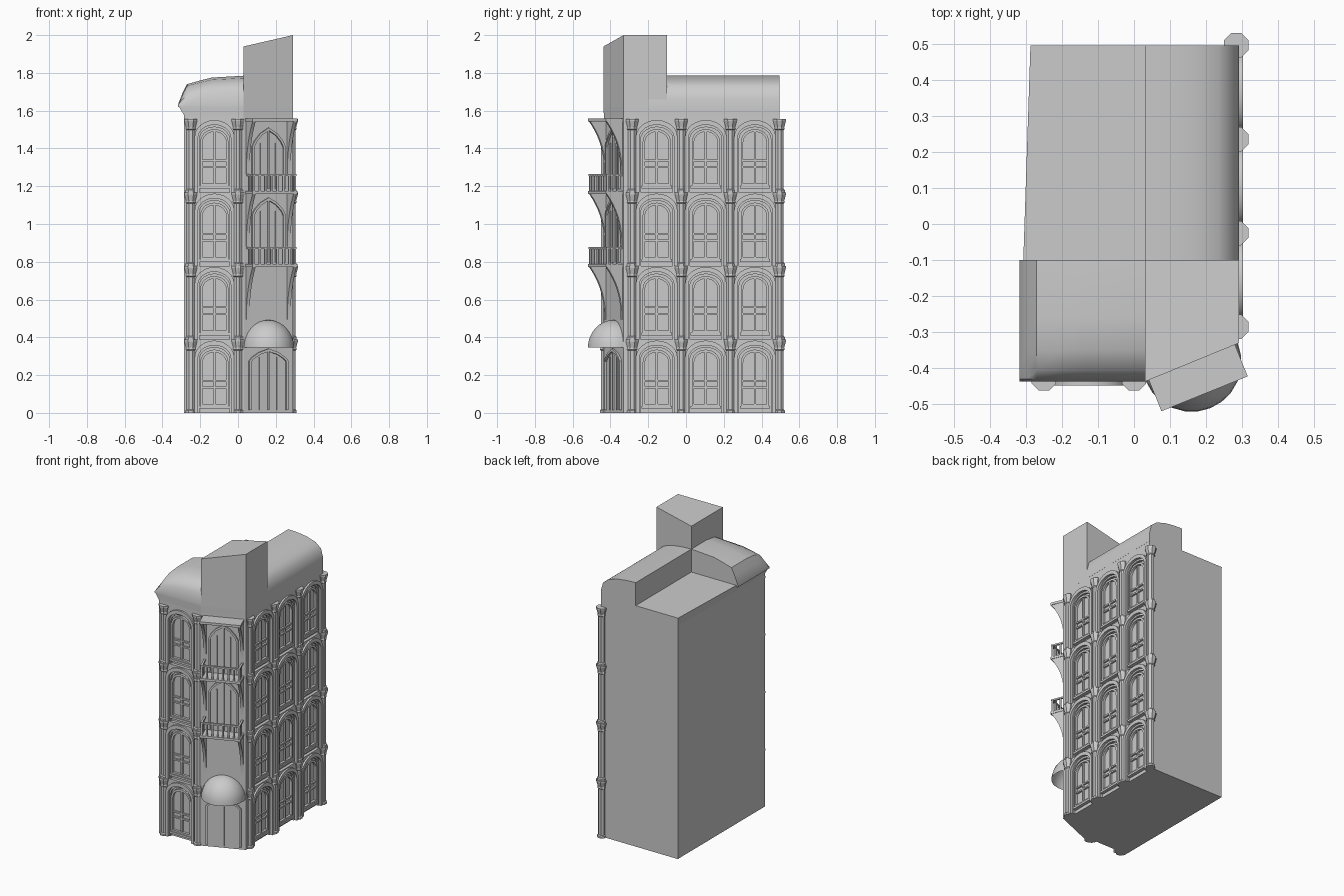
import bpy, bmesh, math
from mathutils import Matrix, Vector

if "Cube" in bpy.data.objects:
    bpy.data.objects.remove(bpy.data.objects["Cube"])

FLOOR = 0.389
parts = {}


def add(name, verts, faces, M=Matrix()):
    bm = parts.setdefault(name, bmesh.new())
    vs = [bm.verts.new(M @ Vector(v)) for v in verts]
    new = [bm.faces.new([vs[i] for i in f]) for f in faces]
    bmesh.ops.recalc_face_normals(bm, faces=new)


def loft(name, sections, M=Matrix(), closed=True):
    """Skin equal-length rings and cap both ends."""
    n = len(sections[0])
    verts = [p for s in sections for p in s]
    faces = [(k * n + i, k * n + (i + 1) % n, (k + 1) * n + (i + 1) % n, (k + 1) * n + i)
             for k in range(len(sections) - 1) for i in range(n)]
    if closed:
        faces += [tuple(range(n)), tuple(range(len(verts) - n, len(verts)))]
    add(name, verts, faces, M)


def prism(name, pts, y0, y1, M):
    """Extrude an x-z outline through the facade depth."""
    loft(name, [[(x, y, z) for x, z in pts] for y in (y0, y1)], M)


def box(name, x0, x1, y0, y1, z0, z1, M):
    prism(name, [(x0, z0), (x1, z0), (x1, z1), (x0, z1)], y0, y1, M)


def band(name, outer, inner, y0, y1, M, closed=False):
    """Flat frame between two matching x-z outlines."""
    secs = [[(o[0], y0, o[1]), (i[0], y0, i[1]), (i[0], y1, i[1]), (o[0], y1, o[1])]
            for o, i in zip(outer, inner)]
    if closed:
        loft(name, secs + secs[:1], M, closed=False)
    else:
        loft(name, secs, M)


def arch(w, z0, spring, rise, n=12):
    arc = [(-w * math.cos(math.pi * i / n), spring + rise * math.sin(math.pi * i / n))
           for i in range(n + 1)]
    return [(-w, z0)] + arc + [(w, z0)]


def gothic(w, z0, spring, top):
    r = top - spring
    left = [(-w, z0), (-w, spring), (-w * .85, spring + r * .3), (-w * .5, spring + r * .7)]
    return left + [(0, top)] + [(-x, z) for x, z in reversed(left)]


def place(x, y, angle):
    return Matrix.Translation((x, y, 0)) @ Matrix.Rotation(angle, 4, 'Z')


# main block, with shallow recesses behind the window bays
foot = [(-.285, -.435), (-.25, -.435), (-.25, -.415), (0, -.415), (0, -.435), (.03, -.435),
        (.29, -.33), (.29, -.285), (.27, -.285), (.27, .495), (-.285, .495)]
loft("building_body", [[(x, y, z) for x, y in foot] for z in (0, 1.56)])

# cornice flaring out to the eaves, topped by the flat roof
base = [(-.285, -.435), (.03, -.435), (.29, -.33), (.29, .495), (-.285, .495)]
eave = [(-.318, -.437), (.03, -.437), (.291, -.33), (.291, .495), (-.287, .495)]
loft("cornice", [[(x, y, z) for x, y in p] for p, z in ((base, 1.556), (base, 1.575), (eave, 1.63))])

# curved roof wing along the right side
prism("right_roof", [(.03, 1.6), (.291, 1.6), (.291, 1.66), (.275, 1.72), (.235, 1.752),
                     (.17, 1.773), (.1, 1.782), (.03, 1.785)], -.2, .495, Matrix())

# humped roof wing along the front
hump = [(-.437, 0), (-.43, .45), (-.405, .72), (-.35, .92), (-.26, 1), (-.1, 1)]
loft("front_roof", [[(x, y, 1.63 + h * f) for y, f in hump] + [(x, -.1, 1.62), (x, -.437, 1.62)]
                    for x, h in ((-.318, .002), (-.295, .06), (-.27, .11), (-.2, .13),
                                 (-.14, .145), (.03, .155))])

# corner tower with slanted top
tower = [(.03, -.437, 1.94), (.291, -.33, 2), (.291, -.1, 2), (.03, -.1, 1.94)]
loft("corner_tower", [[(x, y, 1.62) for x, y, _ in tower], tower])


# one arched window bay
def bay(M, z, hw):
    w = hw - .022
    hole = arch(w - .006, z, z + .29, .078)
    rect = [(-hw, z), (-hw, z + .29)] + [(x * hw / (w - .006), z + FLOOR) for x, _ in hole[2:-2]] \
        + [(hw, z + .29), (hw, z)]
    band("bay_wall", rect, hole, 0, .021, M)
    band("arch_moulding", arch(w + .002, z, z + .293, .09), arch(w - .016, z, z + .288, .07), -.012, .021, M)
    band("inner_moulding", arch(w - .016, z, z + .288, .07), arch(w - .024, z, z + .284, .062), .005, .021, M)
    band("window_frame", arch(.074, z + .035, z + .27, .065), arch(.062, z + .047, z + .267, .054),
         .004, .021, M, True)
    box("window_bars", -.006, .006, .007, .021, z + .045, z + .32, M)
    for h in (.13, .165):
        box("window_bars", -.064, .064, .008, .021, z + h, z + h + .01, M)
    box("window_sills", -.08, .08, -.002, .021, z + .022, z + .036, M)


# octagonal pilaster with stepped capital
def pilaster(x, y, z):
    prof = [(.028, 0), (.028, .012), (.022, .018), (.022, .33), (.027, .335), (.025, .345),
            (.034, .378), (.034, FLOOR)]
    loft("pilasters", [[(x + r * 1.08 * math.cos(math.pi * (i + .5) / 4),
                         y + r * 1.08 * math.sin(math.pi * (i + .5) / 4), z + h) for i in range(8)]
                       for r, h in prof])


for k in range(4):
    z = k * FLOOR
    bay(place(-.125, -.435, 0), z, .125)
    for i in range(3):
        bay(place(.29, -.155 + .26 * i, math.pi / 2), z, .13)
    for i in range(4):
        pilaster(.283, -.285 + .26 * i, z)
    for x in (-.25, 0):
        pilaster(x, -.428, z)

# chamfered corner: entrance, balcony doors, slabs, brackets and railings
C = place(.16, -.3825, math.atan2(.105, .26))
for z, w, spring, top in ((.015, .112, .275, .34), (.795, .095, 1.05, 1.14), (1.185, .095, 1.41, 1.51)):
    band("door_frame", gothic(w, z, spring, top), gothic(w - .012, z, spring - .004, top - .015), -.012, .004, C)
    box("door_bars", -.005, .005, -.008, .004, z, top - .01, C)
    for s in (-1, 1):
        box("door_bars", s * w * .45 - .003, s * w * .45 + .003, -.006, .004, z, spring + .02, C)

for z in (.785, 1.172, 1.555):
    box("balcony_slabs", -.129, .129, -.095, .002, z - .012, z + .004, C)
    curve = [(-.004 - .088 * (i / 10) ** 2.4, z - .29 + .28 * i / 10) for i in range(11)]
    side = [(.004, z - .29)] + curve + [(.004, z - .01)]
    for s in (-1, 1):
        loft("balcony_brackets", [[(s * .117 + d, y, h) for y, h in side] for d in (-.009, .009)], C)

for z in (.789, 1.176):
    box("handrails", -.125, .125, -.093, -.079, z + .078, z + .088, C)
    for s in (-1, 1):
        box("handrails", s * .118 - .006, s * .118 + .006, -.09, .002, z + .078, z + .088, C)
        for y in (-.06, -.03):
            box("balusters", s * .118 - .004, s * .118 + .004, y - .004, y + .004, z, z + .08, C)
    for i in range(8):
        x = -.118 + .236 * i / 7
        box("balusters", x - .005, x + .005, -.091, -.081, z, z + .08, C)

# domed awning over the entrance
rings = []
for k in range(9):
    a = math.pi / 2 * k / 8
    r = max(.138 * math.cos(a), .0005)
    rings.append([(r * math.cos(math.pi * j / 12), r * math.sin(math.pi * j / 12),
                   .345 + .147 * math.sin(a)) for j in range(24)])
loft("dome_awning", rings, C, closed=False)

# turn the collected meshes into objects
for name, bm in parts.items():
    me = bpy.data.meshes.new(name)
    bm.to_mesh(me)
    bm.free()
    ob = bpy.data.objects.new(name, me)
    bpy.context.collection.objects.link(ob)
    if name in ("right_roof", "front_roof", "dome_awning", "arch_moulding", "inner_moulding", "balcony_brackets"):
        bpy.ops.object.select_all(action='DESELECT')
        ob.select_set(True)
        bpy.context.view_layer.objects.active = ob
        bpy.ops.object.shade_smooth_by_angle(angle=math.radians(40))
